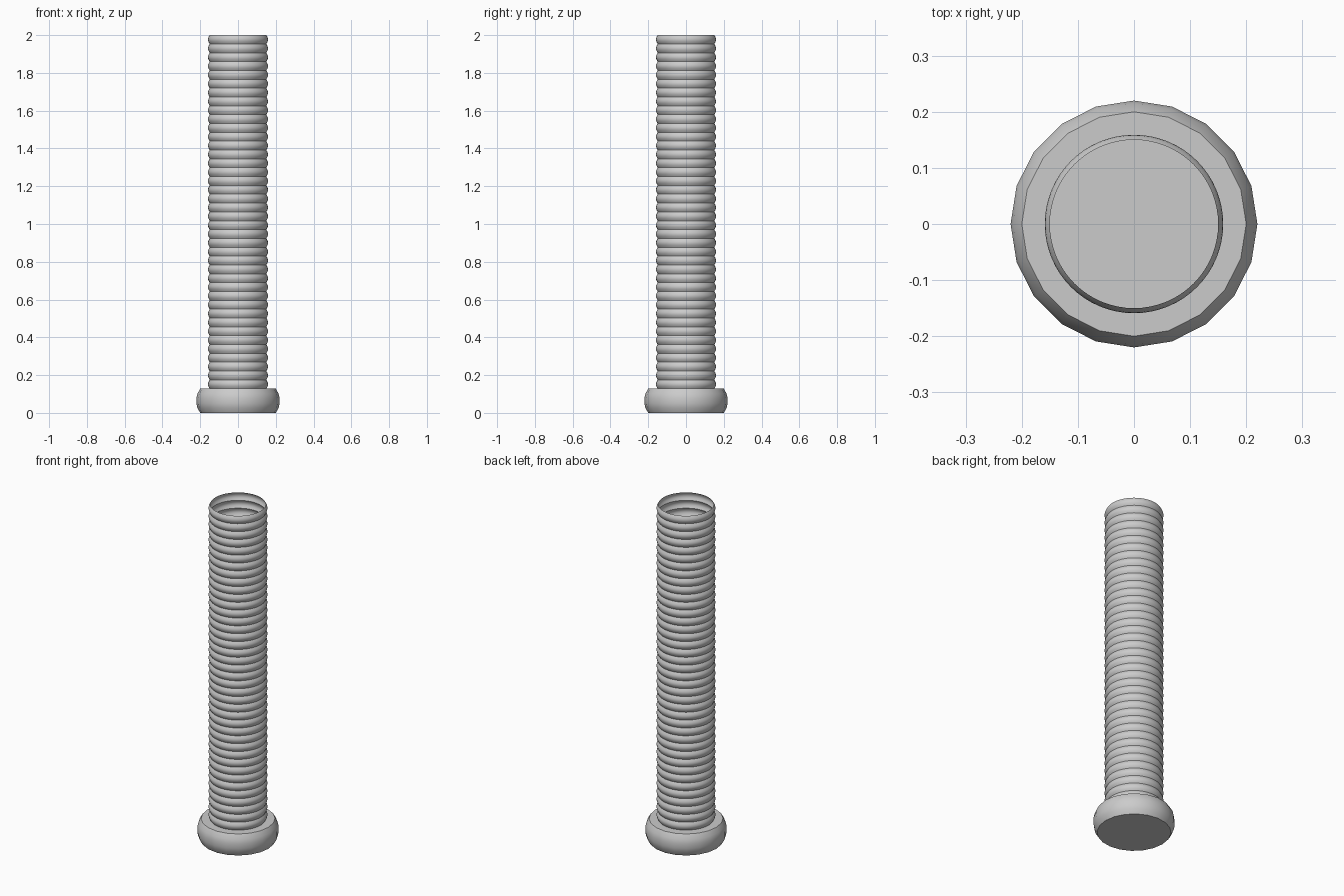
import bpy, bmesh, math

if "Cube" in bpy.data.objects:
    bpy.data.objects.remove(bpy.data.objects["Cube"])


def lathe(name, profile, sides, sharp=30):
    """Revolve a list of (radius, z) points about the z axis."""
    bm = bmesh.new()
    verts = [bm.verts.new((r, 0, z)) for r, z in profile]
    edges = [bm.edges.new(pair) for pair in zip(verts, verts[1:])]
    bmesh.ops.spin(bm, geom=verts + edges, cent=(0, 0, 0), axis=(0, 0, 1),
                   angle=2 * math.pi, steps=sides, use_merge=True)
    bmesh.ops.remove_doubles(bm, verts=bm.verts, dist=1e-5)
    bmesh.ops.recalc_face_normals(bm, faces=bm.faces)
    mesh = bpy.data.meshes.new(name)
    bm.to_mesh(mesh)
    bm.free()
    obj = bpy.data.objects.new(name, mesh)
    bpy.context.collection.objects.link(obj)
    bpy.ops.object.select_all(action='DESELECT')
    obj.select_set(True)
    bpy.context.view_layer.objects.active = obj
    bpy.ops.object.shade_smooth_by_angle(angle=math.radians(sharp))
    return obj


# Rounded, closed foot collar with few sides
base_top = 0.128
lathe("base_collar", [(0, 0), (0.2, 0), (0.215, 0.026), (0.22, 0.05),
                      (0.22, 0.078), (0.215, 0.102), (0.2, base_top),
                      (0, base_top)], 20)

# Open corrugated hose: stacked rounded ridges with sharp grooves
rings, steps = 40, 6
pitch = (2 - base_top) / rings
profile = [(0.15 + 0.009 * math.sin(math.pi * (i % steps) / steps),
            base_top + pitch * i / steps) for i in range(rings * steps + 1)]
lathe("corrugated_tube", profile, 64)
